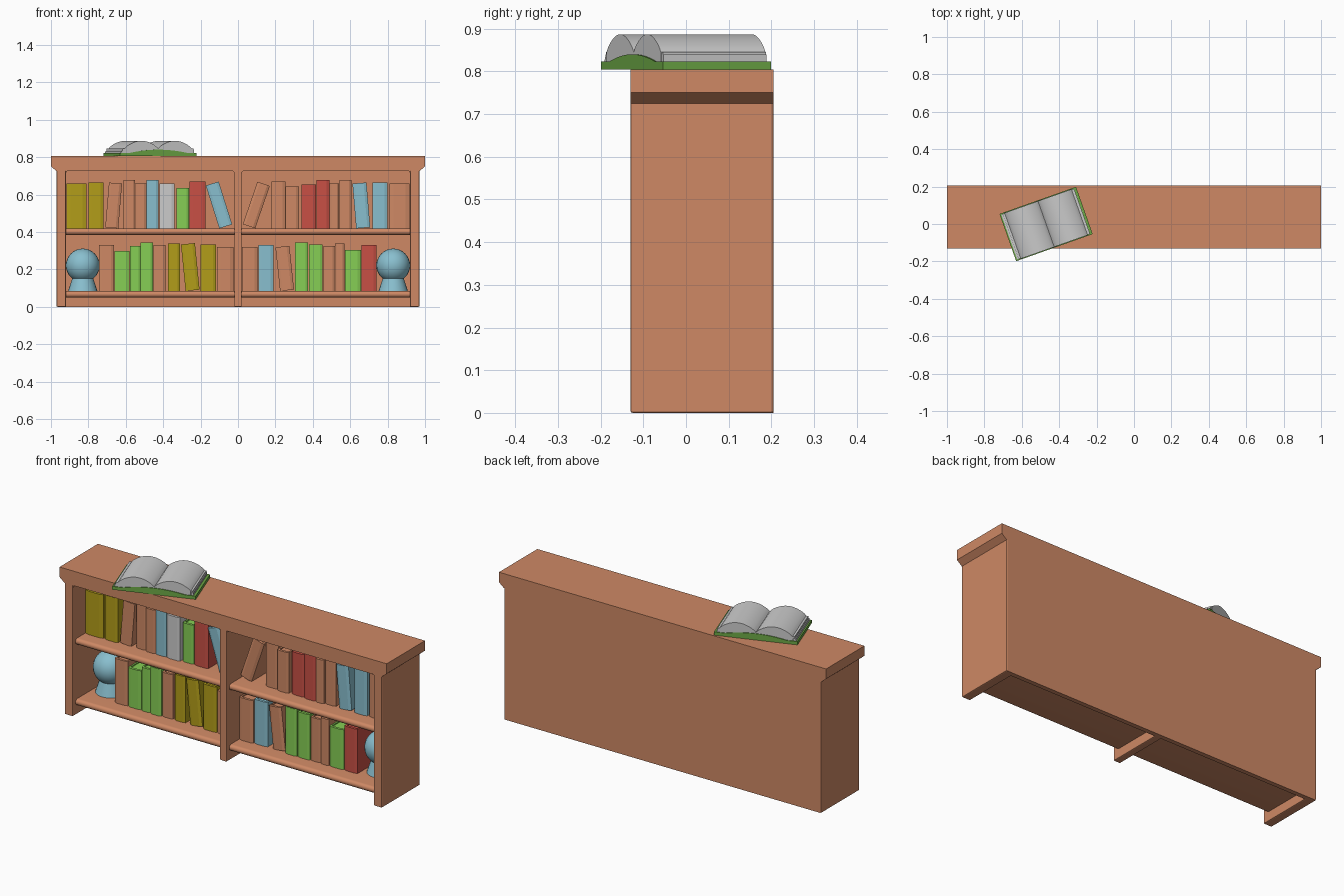
import bpy, bmesh, math, random
from mathutils import Matrix, Vector

if "Cube" in bpy.data.objects:
    bpy.data.objects.remove(bpy.data.objects["Cube"])

random.seed(4)


def material(name, rgb):
    m = bpy.data.materials.new(name)
    m.diffuse_color = (*rgb, 1)
    m.use_nodes = True
    m.node_tree.nodes["Principled BSDF"].inputs["Base Color"].default_value = m.diffuse_color
    return m


WOOD = material("wood", (0.62, 0.25, 0.13))
MATS = {
    "o": WOOD,
    "y": material("mustard", (0.45, 0.34, 0.01)),
    "b": material("pale_blue", (0.25, 0.52, 0.62)),
    "g": material("green", (0.24, 0.62, 0.09)),
    "r": material("red", (0.58, 0.08, 0.06)),
    "n": None,
}
COVER = material("cover_green", (0.15, 0.39, 0.06))


def add_prism(bm, pts, axis, a, b):
    """Extrude a 2D outline from a to b along the given axis."""
    place = {"X": lambda p, t: (t, p[0], p[1]),
             "Y": lambda p, t: (p[0], t, p[1]),
             "Z": lambda p, t: (p[0], p[1], t)}[axis]
    lo = [bm.verts.new(place(p, a)) for p in pts]
    hi = [bm.verts.new(place(p, b)) for p in pts]
    bm.faces.new(lo)
    bm.faces.new(hi[::-1])
    for i in range(len(pts)):
        j = (i + 1) % len(pts)
        bm.faces.new((lo[i], hi[i], hi[j], lo[j]))


def rect(x0, x1, y0, y1):
    return [(x0, y0), (x1, y0), (x1, y1), (x0, y1)]


def finish(bm, name, mat, matrix=None, bevel=0, smooth=False):
    bmesh.ops.recalc_face_normals(bm, faces=bm.faces)
    me = bpy.data.meshes.new(name)
    bm.to_mesh(me)
    bm.free()
    ob = bpy.data.objects.new(name, me)
    bpy.context.collection.objects.link(ob)
    if mat:
        me.materials.append(mat)
    if matrix:
        ob.matrix_world = matrix
    if bevel:
        mod = ob.modifiers.new("bevel", "BEVEL")
        mod.width, mod.segments = bevel, 2
    if smooth:
        bpy.ops.object.select_all(action="DESELECT")
        ob.select_set(True)
        bpy.context.view_layer.objects.active = ob
        bpy.ops.object.shade_smooth_by_angle(angle=math.radians(35))
    return ob


def prism(name, pts, axis, a, b, mat, **kw):
    bm = bmesh.new()
    add_prism(bm, pts, axis, a, b)
    return finish(bm, name, mat, **kw)


# Case: top slab with tapered underside, sides, divider, back
FRONT, BACK = -0.13, 0.205
prism("case_top", [(-1, .805), (1, .805), (1, .75), (.97, .725), (-.97, .725), (-1, .75)],
      "Y", FRONT, BACK, WOOD)
for s, label in ((-1, "left"), (1, "right")):
    prism(label + "_side", rect(*sorted((s * .97, s * .92)), 0, .735), "Y", FRONT, BACK, WOOD, bevel=.005)
prism("divider", rect(-.02, .02, 0, .735), "Y", FRONT, BACK - .01, WOOD, bevel=.005)
prism("back_panel", rect(-.965, .965, 0, .735), "Y", .18, BACK, WOOD)

# Shelves with rounded noses, and small fillets in the top corners of each bay
for x0, x1, bay in ((-.925, -.015, "left"), (.015, .925, "right")):
    for zc, level in ((.067, "lower"), (.402, "upper")):
        r = .017
        nose = [(-.088 - r * math.sin(a), zc + r * math.cos(a))
                for a in (math.pi * i / 8 for i in range(9))]
        prism(f"{bay}_{level}_shelf", nose + [(.19, zc - r), (.19, zc + r)], "X", x0, x1, WOOD, smooth=True)
    for cx, s in ((x0, 1), (x1, -1)):
        arc = [(cx + s * (.025 - .02 * math.cos(a)), .71 + .02 * math.sin(a))
               for a in (math.pi / 2 * i / 4 for i in range(5))]
        prism(f"{bay}_corner_fillet", [(cx, .71)] + arc + [(cx + s * .025, .735), (cx, .735)],
              "Y", FRONT + .005, .18, WOOD)


def book(name, x, z, w, h, lean, mat):
    d, t = random.uniform(.155, .185), .008
    bm = bmesh.new()
    # wrapped cover with a softly rounded spine, then a recessed page block
    add_prism(bm, [(0, d), (0, .006), (w * .2, 0), (w * .8, 0), (w, .006), (w, d),
                   (w - t, d), (w - t, .014), (t, .014), (t, d)], "Z", 0, h)
    add_prism(bm, rect(t, w - t, .012, d - .006), "Z", .005, h - .006)
    pivot = Vector((w if lean > 0 else 0, 0, 0))
    turn = (Matrix.Translation(Vector((x, -.02 + random.uniform(-.006, .006), z)) + pivot)
            @ Matrix.Rotation(math.asin(lean / h), 4, "Y") @ Matrix.Translation(-pivot))
    finish(bm, name, mat, matrix=turn)


def row(name, z, books):
    """Each book: left edge, width, height, colour key, sideways lean of the top."""
    for i, (x, w, h, key, lean) in enumerate(books):
        book(f"{name}_book_{i + 1}", x, z, w, h, lean, MATS[key])


row("upper_left", .419, [
    (-.918, .108, .24, "y", 0), (-.80, .08, .245, "y", 0), (-.71, .07, .24, "o", .02),
    (-.612, .062, .26, "o", 0), (-.55, .06, .24, "o", 0), (-.49, .065, .26, "b", 0),
    (-.42, .08, .24, "n", 0), (-.33, .068, .215, "g", 0), (-.258, .085, .25, "r", 0),
    (-.10, .072, .24, "b", -.072)])
row("upper_right", .419, [
    (.022, .07, .24, "o", .078), (.178, .075, .25, "o", 0), (.255, .07, .225, "o", 0),
    (.34, .078, .235, "r", 0), (.42, .068, .26, "r", 0), (.49, .05, .24, "o", 0),
    (.542, .065, .26, "o", 0), (.632, .075, .24, "b", -.02), (.72, .08, .245, "b", 0),
    (.81, .106, .24, "o", 0)])
row("lower_left", .084, [
    (-.742, .08, .245, "o", 0), (-.66, .08, .215, "g", 0), (-.577, .055, .24, "g", 0),
    (-.52, .065, .26, "g", 0), (-.453, .065, .245, "o", 0), (-.375, .065, .255, "y", 0),
    (-.28, .075, .25, "y", -.025), (-.2, .083, .25, "y", 0), (-.112, .088, .235, "o", 0)])
row("lower_right", .084, [
    (.022, .083, .235, "o", 0), (.11, .08, .245, "b", 0), (.225, .075, .235, "o", -.025),
    (.305, .07, .26, "g", 0), (.38, .073, .25, "g", 0), (.456, .062, .24, "o", 0),
    (.519, .05, .255, "o", 0), (.572, .085, .22, "g", 0), (.66, .08, .245, "r", 0)])

# Globe ornaments on flared stands, one at each end of the lower shelf
for s, label in ((-1, "left"), (1, "right")):
    bm = bmesh.new()
    bmesh.ops.create_uvsphere(bm, u_segments=28, v_segments=16, radius=.09,
                              matrix=Matrix.Translation((0, 0, .137)))
    bmesh.ops.create_cone(bm, cap_ends=True, segments=28, radius1=.078, radius2=.055,
                          depth=.072, matrix=Matrix.Translation((0, 0, .036)))
    finish(bm, label + "_globe", MATS["b"], smooth=True,
           matrix=Matrix.Translation((s * .83, .075, .084)))

# Open book lying turned on the top
pose = Matrix.Translation((-.47, 0, .805)) @ Matrix.Rotation(math.radians(19.5), 4, "Z")
N = 24
crown = [(.16 * i / 8, .035 - .017 * (i / 8) ** 2) for i in range(-8, 9)]
prism("open_book_cover", [(-.217, 0), (.217, 0), (.217, .018)] + crown[::-1] + [(-.217, .018)],
      "Y", -.134, .134, COVER, matrix=pose, smooth=True)
hump = []
for i in range(-N, N + 1):
    u = abs(i) / N
    hump.append((.19 * i / N, .04 + .042 * math.sin(math.pi * min(1, u)) ** .75))
prism("open_book_pages", [(-.19, .016), (.19, .016)] + hump[::-1], "Y", -.13, .13, None,
      matrix=pose, smooth=True)
# uneven page edges stepping outward at both ends
bm = bmesh.new()
for s in (-1, 1):
    for k in range(4):
        reach = .207 - .003 * k + random.uniform(-.003, .003)
        add_prism(bm, rect(*sorted((s * .15, s * reach)), -.128, .128), "Z",
                  .017 + .006 * k, .0225 + .006 * k)
finish(bm, "open_book_page_edges", None, matrix=pose)
